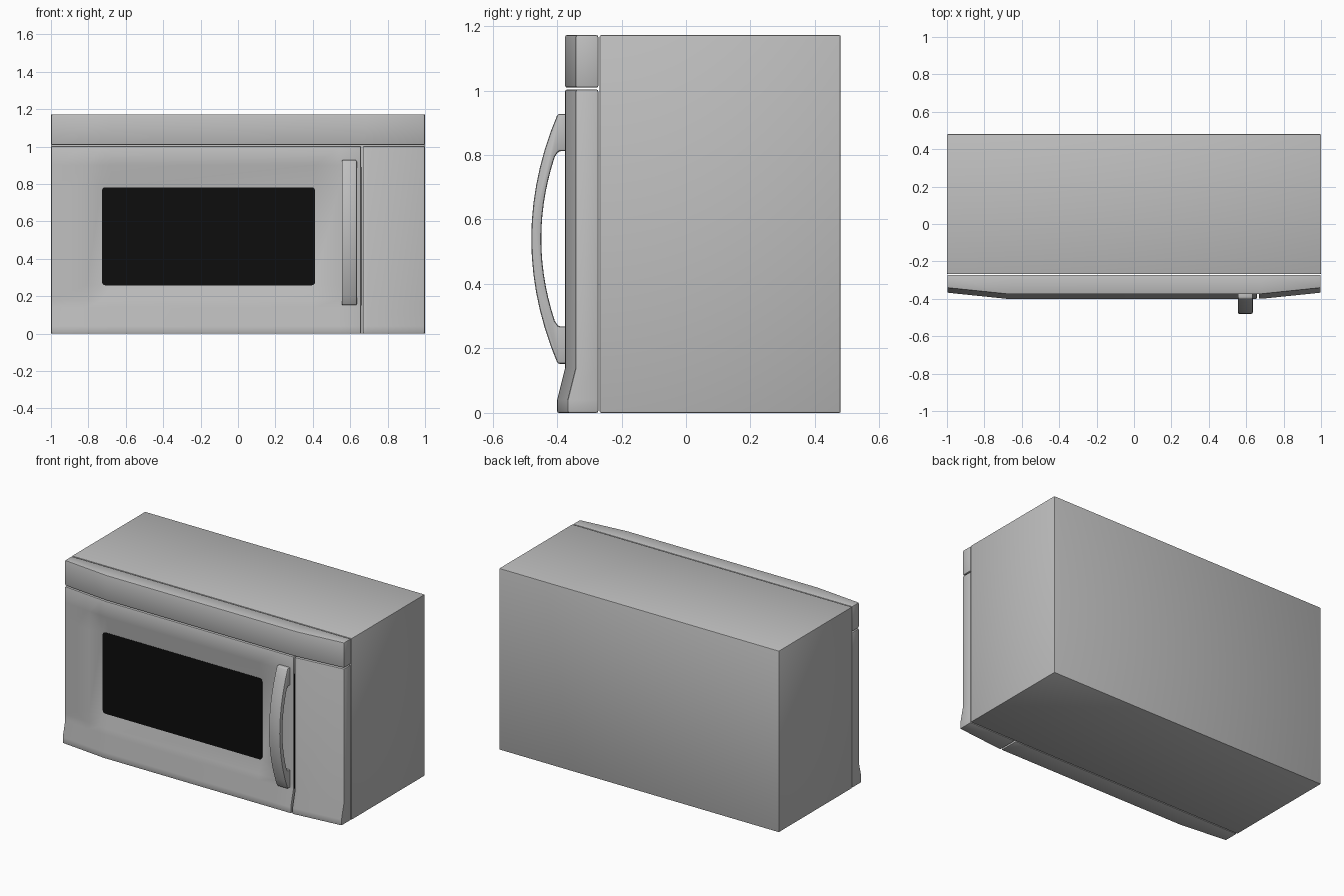
import bpy
import bmesh
import math

if "Cube" in bpy.data.objects:
    bpy.data.objects.remove(bpy.data.objects["Cube"], do_unlink=True)

BACK, FRONT, GLASS = -0.272, -0.375, -0.34


def material(name, value):
    m = bpy.data.materials.new(name)
    m.use_nodes = True
    colour = (value, value, value, 1)
    m.diffuse_color = colour
    m.node_tree.nodes["Principled BSDF"].inputs["Base Color"].default_value = colour
    return m


grey = material("light grey metal", 0.52)
black = material("black glass", 0.004)


def finish(name, bm, mat, bevel=0.0, segments=2):
    """Round the hard edges, then make a smooth-shaded object."""
    bmesh.ops.recalc_face_normals(bm, faces=bm.faces)
    if bevel:
        hard = [e for e in bm.edges if e.calc_face_angle(0) > 0.9]
        bmesh.ops.bevel(bm, geom=hard, offset=bevel, segments=segments,
                        profile=0.5, affect='EDGES', clamp_overlap=True)
    mesh = bpy.data.meshes.new(name)
    bm.to_mesh(mesh)
    bm.free()
    mesh.materials.append(mat)
    ob = bpy.data.objects.new(name, mesh)
    bpy.context.collection.objects.link(ob)
    bpy.ops.object.select_all(action='DESELECT')
    ob.select_set(True)
    bpy.context.view_layer.objects.active = ob
    bpy.ops.object.shade_smooth_by_angle(angle=math.radians(35))
    return ob


def box(name, lo, hi, mat, bevel=0.0):
    bm = bmesh.new()
    bmesh.ops.create_cube(bm, size=1)
    for v in bm.verts:
        v.co = [(a + b) / 2 + c * (b - a) for a, b, c in zip(lo, hi, v.co)]
    return finish(name, bm, mat, bevel)


def prism(name, points, axis, lo, hi, mat, bevel=0.0):
    """Extrude an outline along x (axis 0) or y (axis 1)."""
    bm = bmesh.new()
    ends = [[bm.verts.new((d, p, q) if axis == 0 else (p, d, q))
             for p, q in points] for d in (lo, hi)]
    for ring in ends:
        bm.faces.new(ring)
    n = len(points)
    for i in range(n):
        j = (i + 1) % n
        bm.faces.new((ends[0][i], ends[0][j], ends[1][j], ends[1][i]))
    return finish(name, bm, mat, bevel)


def front_y(x, z):
    """Bowed front with a lip flaring out at the bottom."""
    bow = 0.033 * max(0, abs(x) - 0.68) / 0.32
    flare = 0.025 * min(1, max(0, (0.14 - z) / 0.1))
    return FRONT + bow - flare


def door_y(x, z):
    inside = -0.74 < x < 0.42 and 0.25 < z < 0.79
    return GLASS if inside else front_y(x, z)


def front_piece(name, xs, zs, y_of):
    """Grid of front faces, closed by sides and a back."""
    bm = bmesh.new()
    grid = [[bm.verts.new((x, y_of(x, z), z)) for x in xs] for z in zs]
    for r in range(len(zs) - 1):
        for c in range(len(xs) - 1):
            q = [grid[r][c], grid[r][c + 1], grid[r + 1][c + 1], grid[r + 1][c]]
            ys = [v.co.y for v in q]
            if abs(ys[0] - ys[1] + ys[2] - ys[3]) < 1e-4:
                bm.faces.new(q)
            else:
                # crease runs out from the window corner
                k = ys.index(max(ys))
                q = q[k:] + q[:k]
                bm.faces.new(q[:3])
                bm.faces.new((q[0], q[2], q[3]))
    rim = (grid[0] + [row[-1] for row in grid[1:]] + grid[-1][-2::-1]
           + [row[0] for row in grid[-2:0:-1]])
    rear = [bm.verts.new((v.co.x, BACK, v.co.z)) for v in rim]
    for i in range(len(rim)):
        j = (i + 1) % len(rim)
        bm.faces.new((rim[i], rim[j], rear[j], rear[i]))
    bm.faces.new(rear)
    return finish(name, bm, grey, 0.006)


# Cabinet
box("cabinet", (-1, -0.268, 0), (1, 0.48, 1.172), grey, 0.005)

# Header strip, door and control panel
front_piece("header", [-0.998, -0.68, 0.68, 0.998], [1.009, 1.172], front_y)
front_piece("door", [-0.998, -0.81, -0.73, -0.68, 0.41, 0.54, 0.658],
            [0, 0.04, 0.14, 0.18, 0.26, 0.78, 0.9, 1.003], door_y)
front_piece("control_panel", [0.667, 0.69, 0.998], [0, 0.04, 0.14, 1.003], front_y)

# Window with rounded corners
outline = []
for cx, cz, start in ((0.395, 0.765, 0), (-0.71, 0.765, 90),
                      (-0.71, 0.275, 180), (0.395, 0.275, 270)):
    for step in range(4):
        a = math.radians(start + 30 * step)
        outline.append((cx + 0.017 * math.cos(a), cz + 0.017 * math.sin(a)))
prism("window", outline, 1, GLASS - 0.003, GLASS + 0.003, black)

# Dark slot between door and control panel
box("door_slot", (0.6575, -0.367, 0.15), (0.6615, -0.30, 0.89), black)

# Arched handle, outer curve then inner curve with feet
MID = 0.54


def arc(depth, end, half, steps=14):
    return [(end - (end - depth) * (1 - t * t), MID + half * t)
            for t in (1 - 2 * i / steps for i in range(steps + 1))]


profile = [(-0.362, 0.928)] + arc(-0.48, -0.398, 0.388) + [(-0.362, 0.152)]
profile += [(-0.362, 0.268), (-0.395, 0.268)]
profile += arc(-0.449, -0.407, 0.255)[::-1]
profile += [(-0.395, 0.812), (-0.362, 0.812)]
prism("handle", profile, 0, 0.555, 0.635, grey, 0.007)
